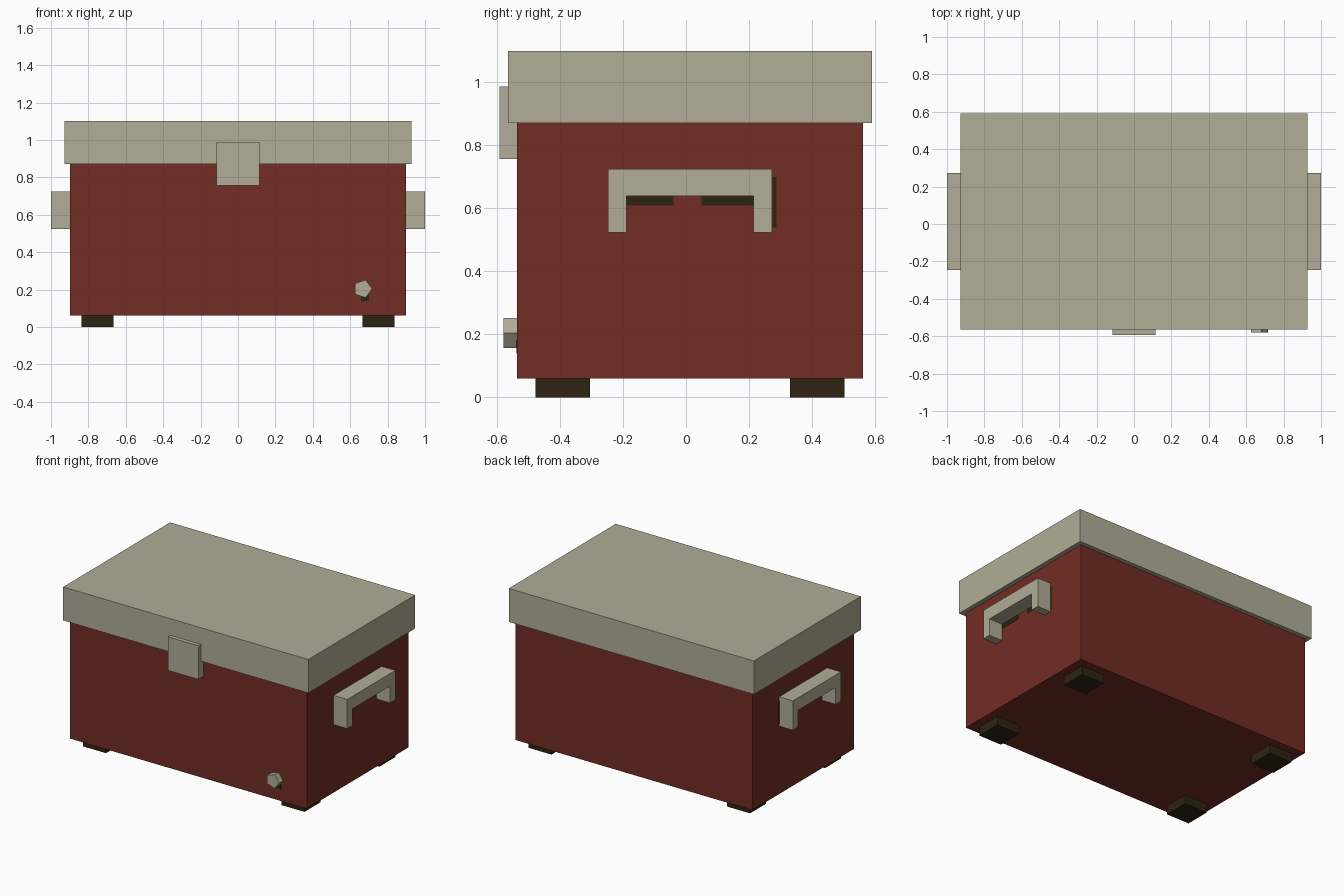
import bpy, bmesh, math

if "Cube" in bpy.data.objects:
    bpy.data.objects.remove(bpy.data.objects["Cube"])

YC = 0.013  # depth centre of the body


def material(name, rgb):
    m = bpy.data.materials.new(name)
    m.diffuse_color = (*rgb, 1)
    m.use_nodes = True
    m.node_tree.nodes["Principled BSDF"].inputs["Base Color"].default_value = m.diffuse_color
    return m


RED = material("dark red", (0.168, 0.026, 0.017))
CREAM = material("warm grey", (0.44, 0.418, 0.308))
DARK = material("dark brown", (0.028, 0.017, 0.006))


def prism(name, points, vector, mat):
    """Extrude a flat outline along a vector."""
    bm = bmesh.new()
    face = bm.faces.new([bm.verts.new(p) for p in points])
    ext = bmesh.ops.extrude_face_region(bm, geom=[face], use_keep_orig=True)
    verts = [v for v in ext["geom"] if isinstance(v, bmesh.types.BMVert)]
    bmesh.ops.translate(bm, verts=verts, vec=vector)
    bmesh.ops.recalc_face_normals(bm, faces=bm.faces)
    mesh = bpy.data.meshes.new(name)
    bm.to_mesh(mesh)
    bm.free()
    mesh.materials.append(mat)
    ob = bpy.data.objects.new(name, mesh)
    bpy.context.collection.objects.link(ob)
    return ob


def box(name, x, y, z, mat):
    outline = [(x[0], y[0], z[0]), (x[1], y[0], z[0]),
               (x[1], y[1], z[0]), (x[0], y[1], z[0])]
    return prism(name, outline, (0, 0, z[1] - z[0]), mat)


# Body, lid and front latch
box("body", (-0.897, 0.897), (-0.536, 0.562), (0.06, 0.88), RED)
box("lid", (-0.928, 0.928), (-0.565, 0.591), (0.871, 1.10), CREAM)
box("latch", (-0.115, 0.115), (-0.593, -0.53), (0.757, 0.987), CREAM)

# Feet
for sx, side in ((-1, "left"), (1, "right")):
    for sy, end in ((-1, "front"), (1, "back")):
        xs = sorted((sx * 0.665, sx * 0.838))
        ys = sorted((YC + sy * 0.318, YC + sy * 0.491))
        box(f"{end}_{side}_foot", xs, ys, (0, 0.065), DARK)

# U-shaped side handles with dark recess marks on the wall
outline = [(-0.26, 0.524), (-0.26, 0.725), (0.26, 0.725), (0.26, 0.524),
           (0.202, 0.524), (0.202, 0.639), (-0.202, 0.639), (-0.202, 0.524)]
for sx, side in ((-1, "left"), (1, "right")):
    prism(f"{side}_handle", [(sx * 0.89, YC + y, z) for y, z in outline],
          (sx * 0.11, 0, 0), CREAM)
    wall = sorted((sx * 0.895, sx * 0.899))
    for i, (ys, zs) in enumerate((((0.274, 0.287), (0.54, 0.70)),
                                  ((-0.19, -0.04), (0.61, 0.64)),
                                  ((0.05, 0.215), (0.61, 0.64)))):
        box(f"{side}_handle_mark_{i + 1}", wall, ys, zs, DARK)

# Five-sided drain plug with its dark mark
plug = [(0.667 + 0.05 * math.cos(a), -0.53, 0.204 + 0.05 * math.sin(a))
        for a in (i * math.tau / 5 for i in range(5))]
prism("drain_plug", plug, (0, -0.049, 0), CREAM)
box("drain_mark", (0.657, 0.70), (-0.538, -0.534), (0.14, 0.185), DARK)
